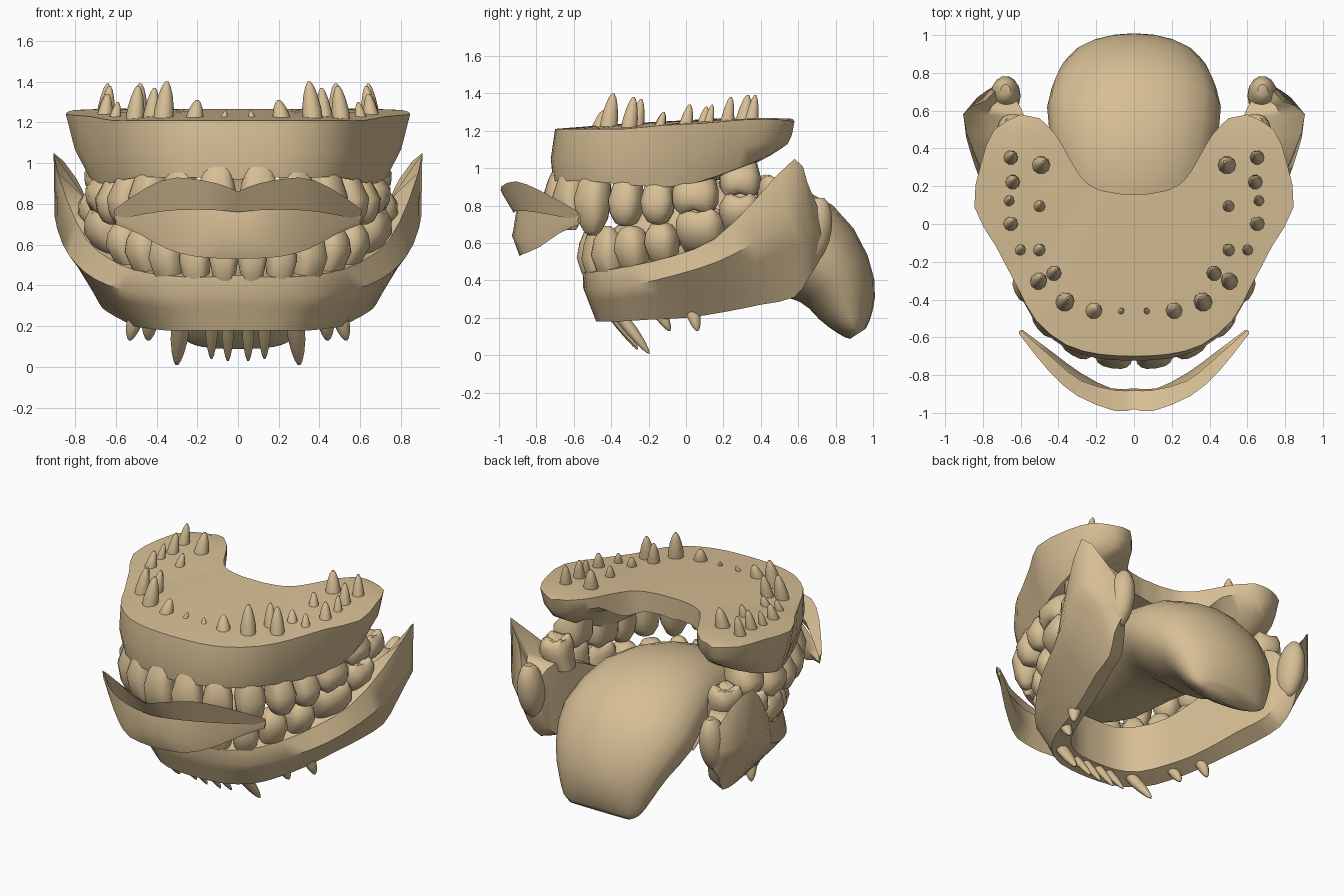
import bpy, bmesh, math
from mathutils import Vector

if "Cube" in bpy.data.objects:
    bpy.data.objects.remove(bpy.data.objects["Cube"])

material = bpy.data.materials.new("warm_tan")
material.use_nodes = True
TAN = (.68, .52, .3, 1)
material.diffuse_color = TAN
material.node_tree.nodes["Principled BSDF"].inputs["Base Color"].default_value = TAN


def spline(points, steps):
    """Catmull-Rom curve through the points, with several steps per span."""
    pts = [Vector(p) for p in points]
    result = []
    for i in range(len(pts) - 1):
        b, c = pts[i], pts[i + 1]
        a = pts[i - 1] if i else b * 2 - c
        d = pts[i + 2] if i + 2 < len(pts) else c * 2 - b
        for k in range(steps):
            t = k / steps
            result.append(b + (c - a) * t / 2
                          + (a - b * 2.5 + c * 2 - d / 2) * t * t
                          + (b * 1.5 - a / 2 - c * 1.5 + d / 2) * t ** 3)
    return result + [pts[-1]]


def skin(name, rings, mirror=True, cap_start=True):
    """Join closed rings of points into one smooth-shaded part."""
    bm = bmesh.new()
    loops = [[bm.verts.new(p) for p in ring] for ring in rings]
    for first, second in zip(loops, loops[1:]):
        for i in range(len(first)):
            bm.faces.new((first[i - 1], first[i], second[i], second[i - 1]))
    bm.faces.new(loops[-1])
    front = bm.faces.new(loops[0])
    bmesh.ops.recalc_face_normals(bm, faces=bm.faces)
    if bm.calc_volume(signed=True) < 0:
        bmesh.ops.reverse_faces(bm, faces=bm.faces)
    if not cap_start:
        bmesh.ops.delete(bm, geom=[front], context="FACES_ONLY")
    mesh = bpy.data.meshes.new(name)
    bm.to_mesh(mesh)
    bm.free()
    obj = bpy.data.objects.new(name, mesh)
    bpy.context.collection.objects.link(obj)
    mesh.materials.append(material)
    bpy.ops.object.select_all(action="DESELECT")
    obj.select_set(True)
    bpy.context.view_layer.objects.active = obj
    bpy.ops.object.shade_smooth_by_angle(angle=math.radians(48))
    if mirror:
        obj.modifiers.new("Mirror", "MIRROR").use_axis[0] = True
    return obj


def half_loft(name, rails, steps):
    """Loft from the midline to the back along matching rails, then mirror."""
    curves = [spline(rail, steps) for rail in rails]
    return skin(name, list(zip(*curves)), cap_start=False)


def blob(name, centre, radii, tilt=0):
    """Soft pad made from stacked ellipses, leaning backwards."""
    rings = []
    for k in range(1, 10):
        a = math.pi * k / 10
        z, r = -math.cos(a), math.sin(a)
        rings.append([Vector(centre) + Vector((
            radii[0] * r * math.cos(u), radii[1] * r * math.sin(u) + tilt * z, radii[2] * z))
            for u in (math.tau * i / 14 for i in range(14))])
    return skin(name, rings)


# Upper gum: rim, gum margin and the rear edge of the palate
rim = [(0, -.7, 1.21), (.18, -.69, 1.21), (.36, -.64, 1.21), (.52, -.51, 1.21), (.62, -.33, 1.21),
       (.73, -.12, 1.23), (.845, .09, 1.24), (.81, .32, 1.26), (.74, .5, 1.26), (.6, .58, 1.25)]
margin = [(0, -.71, .92), (.18, -.7, .93), (.35, -.64, .93), (.5, -.51, .93), (.6, -.3, .91),
          (.67, -.1, .9), (.73, .08, .93), (.74, .28, 1), (.69, .43, 1.06), (.6, .53, 1.12)]
rear = [(0, .16), (.07, .16), (.13, .17), (.18, .18), (.24, .21),
        (.28, .25), (.32, .31), (.37, .4), (.42, .48), (.5, .56)]
sections = []
for r, m, e in zip(rim, margin, rear):
    r, m = Vector(r), Vector(m)
    top, low = Vector((*e, 1.265)), Vector((*e, min(1.19, m.z + .2)))
    crown = top.lerp(r, .6)
    crown.z += .005
    cheek = r.lerp(m, .55)
    cheek.xy *= 1.025
    reach = min(.24 / (low - m).length, .5)
    ridge = m.lerp(low, reach)
    ridge.z = m.z + .01
    vault = ridge.lerp(low, .4)
    vault.z = max(vault.z, 1.1)
    sections.append((top, crown, r, cheek, m, ridge, vault, low))
half_loft("upper_gum", list(zip(*sections)), 2)

# Lower gum: a horseshoe whose rear corners rise into thin wings
crest = [(0, -.55, .45), (.18, -.54, .44), (.37, -.46, .45), (.52, -.28, .48), (.63, -.07, .53),
         (.74, .15, .62), (.84, .36, .82), (.905, .58, 1.05), (.79, .65, .92), (.72, .72, .75)]
bulge = [(0, -.55, .36), (.2, -.53, .35), (.4, -.45, .35), (.57, -.26, .38), (.7, -.05, .43),
         (.79, .17, .5), (.86, .36, .6), (.9, .55, .74), (.83, .67, .66), (.72, .74, .65)]
base = [(0, -.48, .18), (.2, -.46, .18), (.36, -.36, .18), (.45, -.2, .19), (.51, 0, .2),
        (.57, .2, .23), (.64, .4, .27), (.68, .58, .31), (.71, .66, .42), (.7, .71, .5)]
inner = [(0, -.36, .52), (.14, -.35, .52), (.27, -.28, .54), (.36, -.12, .56), (.42, .05, .62),
         (.47, .22, .69), (.52, .38, .77), (.58, .57, .82), (.62, .65, .76), (.66, .7, .67)]
sections = []
for c, b, f, n in zip(crest, bulge, base, inner):
    c, b, f, n = map(Vector, (c, b, f, n))
    shelf = c.lerp(n, .4)
    shelf.z = min(c.z, n.z) + .02
    floor = Vector((n.x, n.y, f.z + .04))
    jaw = b.lerp(f, .5) + (b - f) * .15
    sections.append((c, b, jaw, f, floor, n, shelf))
half_loft("lower_gum", list(zip(*sections)), 2)
blob("rear_gum_pad", (.68, .68, .66), (.08, .1, .19), .03)

# Tooth crowns: height, width and depth along each kind of crown
CROWNS = {
    "incisor": [(-.25, .65, .6), (0, .78, .85), (.35, 1, 1), (.7, 1, .75), (.93, .93, .4), (1, .8, .2)],
    "canine": [(-.25, .65, .6), (0, .8, .85), (.35, 1, 1), (.7, .85, .8), (.92, .5, .45), (1, .2, .2)],
    "premolar": [(-.25, .65, .6), (0, .8, .8), (.4, 1, 1), (.7, .9, .9), (.93, .6, .65), (1, .25, .35)],
    "molar": [(-.25, .75, .65), (0, .85, .85), (.35, 1, 1), (.7, 1, .97), (.93, .82, .8),
              (.97, .6, .6), (.82, .25, .25)],
}


def tooth(name, kind, centre, along, gum, edge, width, depth):
    along = Vector((*along, 0)).normalized()
    inward = Vector((-along.y, along.x, 0))
    rings = []
    for t, w, d in CROWNS[kind]:
        ring = []
        neck = max(0, .25 - t) * depth * .5
        for i in range(16):
            a = math.tau * i / 16
            u, v = (math.copysign(abs(f) ** .75, f) for f in (math.cos(a), math.sin(a)))
            cusp = -.07 * math.cos(4 * a) if kind == "molar" and t > .8 else 0
            p = Vector((*centre, 0)) + along * u * w * width / 2 + inward * (v * d * depth / 2 + neck)
            p.z = gum + (edge - gum) * (t + cusp)
            ring.append(p)
        rings.append(ring)
    skin(name, rings)


def tooth_row(row, teeth):
    """Turn every tooth along the arch formed by its neighbours."""
    spots = [Vector(t[1]) for t in teeth]
    for i, (kind, spot, gum, edge, width, depth) in enumerate(teeth):
        before = spots[i - 1] if i else Vector((-spots[0].x, spots[0].y))
        after = spots[min(i + 1, len(spots) - 1)]
        tooth(f"{row}_{kind}_{i + 1}", kind, spot, after - before, gum, edge, width, depth)


tooth_row("upper", [
    ("incisor", (.105, -.69), .94, .66, .2, .15),
    ("incisor", (.29, -.63), .94, .67, .19, .15),
    ("canine", (.44, -.5), .94, .64, .19, .18),
    ("premolar", (.54, -.32), .92, .69, .18, .2),
    ("premolar", (.6, -.15), .91, .7, .18, .2),
    ("molar", (.63, .05), .94, .76, .25, .24),
    ("molar", (.64, .29), 1.01, .85, .22, .23)])
tooth_row("lower", [
    ("incisor", (.07, -.52), .44, .67, .14, .13),
    ("incisor", (.21, -.49), .43, .67, .15, .13),
    ("canine", (.35, -.42), .45, .69, .17, .16),
    ("premolar", (.46, -.29), .48, .69, .18, .18),
    ("premolar", (.55, -.13), .52, .71, .18, .19),
    ("molar", (.63, .08), .59, .78, .26, .24),
    ("molar", (.67, .29), .69, .86, .22, .23),
    ("molar", (.63, .48), .8, .96, .2, .2)])


def root(name, start, end, radius):
    """Tapered peg with a rounded end."""
    start, end = Vector(start), Vector(end)
    rings = []
    for t, s in ((0, 1), (.4, .95), (.7, .7), (.9, .42), (1, .15)):
        p = start.lerp(end, t)
        rings.append([p + Vector((math.cos(a), math.sin(a), 0)) * radius * s
                      for a in (math.tau * i / 10 for i in range(10))])
    skin(name, rings)


# Roots standing out of the upper gum: x, y, top height, radius
UPPER_ROOTS = [(.08, -.48, 1.26, .02), (.22, -.47, 1.31, .045), (.37, -.42, 1.4, .05),
               (.43, -.27, 1.37, .04), (.51, -.31, 1.38, .045), (.51, -.15, 1.3, .035),
               (.61, -.15, 1.3, .03), (.66, -.01, 1.34, .04), (.51, .08, 1.33, .035),
               (.67, .11, 1.34, .03), (.65, .21, 1.38, .04), (.5, .3, 1.39, .05), (.66, .34, 1.39, .04)]
for i, (x, y, top, radius) in enumerate(UPPER_ROOTS):
    root(f"upper_root_{i + 1}", (x, y, 1.18), (x - .02, y + .03, top), radius)

# Roots hanging below the lower gum, leaning back
LOWER_ROOTS = [((.05, -.4, .22), (.05, -.26, .03), .03), ((.13, -.4, .22), (.13, -.26, .04), .03),
               ((.28, -.36, .22), (.3, -.2, .01), .045), ((.43, -.15, .24), (.44, -.09, .13), .04),
               ((.5, .03, .25), (.53, .06, .13), .04)]
for i, (start, end, radius) in enumerate(LOWER_ROOTS):
    root(f"lower_root_{i + 1}", start, end, radius)

# Tongue: ellipses set square to a path that arches down the throat
path = [(-.42, .58, .1, .05), (-.28, .63, .26, .11), (0, .7, .34, .18), (.35, .71, .42, .24),
        (.62, .575, .46, .28), (.79, .41, .4, .22), (.86, .25, .33, .16), (.9, .15, .28, .09),
        (.92, .115, .22, .05)]
stations = spline(path, 2)
rings = []
for i, (y, z, wide, thick) in enumerate(stations):
    ahead, behind = stations[min(i + 1, len(stations) - 1)], stations[max(i - 1, 0)]
    tangent = Vector((ahead[0] - behind[0], ahead[1] - behind[1])).normalized()
    ring = []
    for k in range(20):
        a = math.tau * k / 20
        h = thick * math.sin(a)
        ring.append((wide * math.cos(a), y - tangent.y * h, z + tangent.x * h))
    rings.append(ring)
skin("tongue", rings, mirror=False)

# Lips: thin wings from the middle to the corners of the mouth
half_loft("upper_lip", [
    [(0, -.98, .86), (.1, -.99, .9), (.3, -.91, .93), (.45, -.78, .88), (.61, -.58, .77)],
    [(0, -.92, .76), (.12, -.92, .77), (.3, -.85, .77), (.46, -.72, .75), (.6, -.57, .72)],
    [(0, -.88, .8), (.1, -.88, .82), (.28, -.83, .84), (.42, -.72, .81), (.6, -.56, .75)]], 2)
half_loft("lower_lip", [
    [(0, -.9, .78), (.12, -.9, .79), (.3, -.82, .79), (.45, -.71, .77), (.61, -.57, .74)],
    [(0, -.93, .64), (.12, -.92, .63), (.28, -.84, .63), (.45, -.71, .67), (.6, -.58, .72)],
    [(0, -.89, .53), (.2, -.87, .54), (.35, -.78, .58), (.48, -.68, .65), (.6, -.57, .7)],
    [(0, -.87, .66), (.12, -.87, .66), (.28, -.79, .67), (.43, -.68, .7), (.59, -.56, .72)]], 2)
